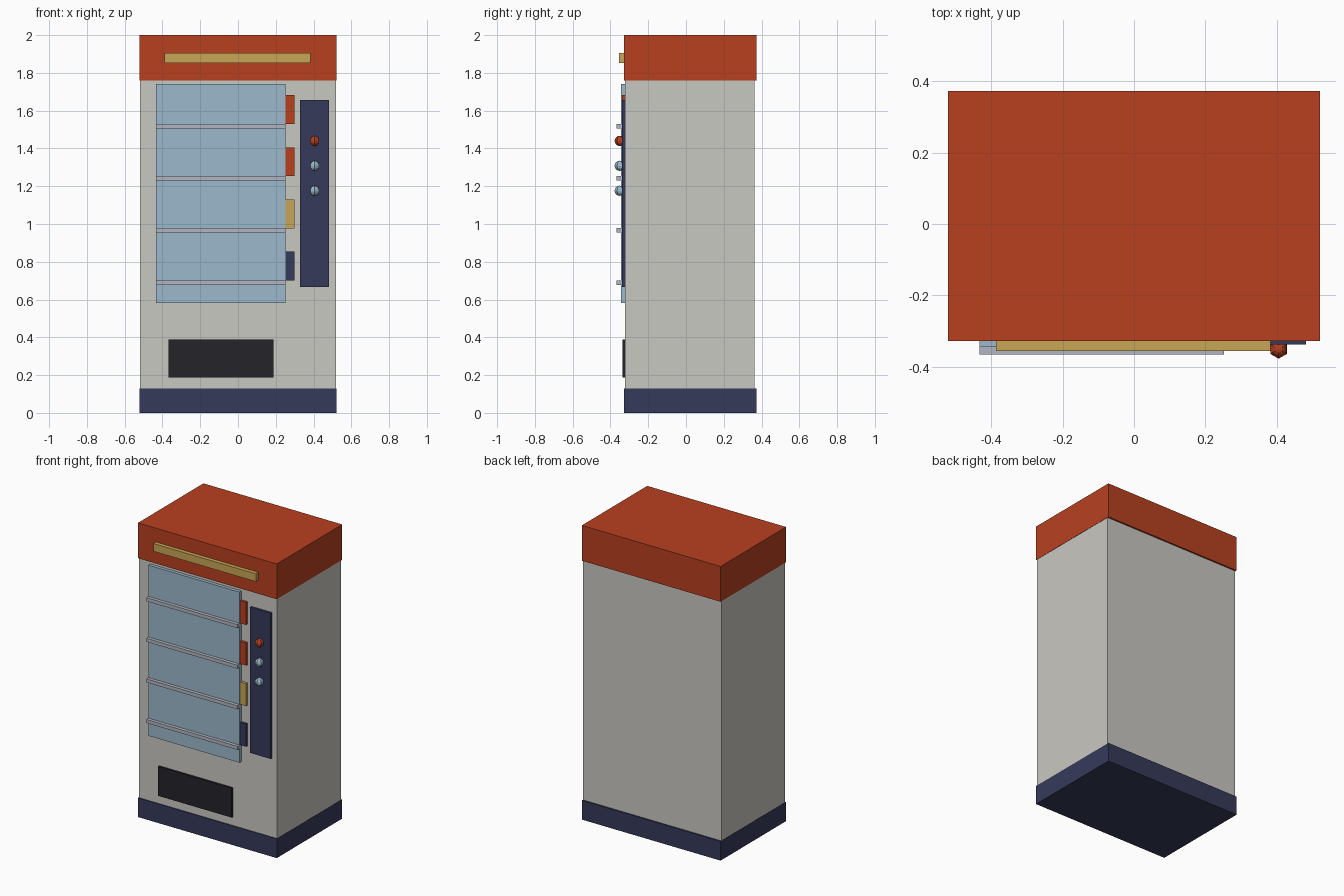
import bpy

default = bpy.data.objects.get("Cube")
if default:
    bpy.data.objects.remove(default, do_unlink=True)


def material(name, hex_code):
    """Flat material from an sRGB hex code, stored as linear values."""
    srgb = [int(hex_code[i:i + 2], 16) / 255 for i in (0, 2, 4)]
    lin = [c / 12.92 if c < 0.04 else ((c + 0.055) / 1.055) ** 2.4 for c in srgb]
    mat = bpy.data.materials.new(name)
    mat.use_nodes = True
    mat.diffuse_color = (*lin, 1)
    mat.node_tree.nodes["Principled BSDF"].inputs["Base Color"].default_value = (*lin, 1)
    return mat


grey = material("warm_grey", "C9C8C2")
red = material("brick_red", "B84020")
navy = material("navy", "363A5A")
blue = material("glass_blue", "9BB9CB")
gold = material("gold", "C7A656")
black = material("near_black", "23232A")
steel = material("steel", "B2B6C2")


def box(name, mat, x, y, z):
    """Box spanning the given (low, high) ranges."""
    spans = (x, y, z)
    bpy.ops.mesh.primitive_cube_add(size=1, location=[(a + b) / 2 for a, b in spans])
    obj = bpy.context.object
    obj.name = name
    obj.scale = [b - a for a, b in spans]
    bpy.ops.object.transform_apply(location=False, rotation=False, scale=True)
    obj.data.materials.append(mat)
    return obj


FRONT = -0.322  # cabinet front plane

# Cabinet with wrapped top sign and plinth
box("cabinet", grey, (-0.52, 0.52), (FRONT, 0.363), (0.002, 1.99))
box("top_sign", red, (-0.522, 0.522), (-0.329, 0.374), (1.76, 2.0))
box("plinth", navy, (-0.522, 0.522), (-0.329, 0.374), (0, 0.13))
box("sign_strip", gold, (-0.388, 0.383), (-0.356, -0.32), (1.853, 1.906))

# Display window with shelf bars and goods beside it
box("window", blue, (-0.433, 0.252), (-0.344, -0.31), (0.582, 1.742))
goods = (navy, gold, red, red)
for i, mat in enumerate(goods):
    z = 0.69 + i * 0.276
    box(f"shelf_{i + 1}", steel, (-0.433, 0.252), (-0.367, -0.34), (z - 0.012, z + 0.012))
    box(f"goods_{i + 1}", mat, (0.15, 0.298), (-0.339, -0.31), (z + 0.011, z + 0.164))

# Delivery slot
box("delivery_slot", black, (-0.367, 0.187), (-0.335, -0.31), (0.188, 0.388))

# Control panel with round buttons
box("control_panel", navy, (0.328, 0.483), (-0.338, -0.31), (0.667, 1.657))
for i, mat in enumerate((red, blue, blue)):
    bpy.ops.mesh.primitive_uv_sphere_add(
        segments=6, ring_count=8, radius=0.027,
        location=(0.406, -0.351, 1.44 - i * 0.132))
    button = bpy.context.object
    button.name = f"button_{i + 1}"
    button.data.materials.append(mat)
    bpy.ops.object.shade_flat()
